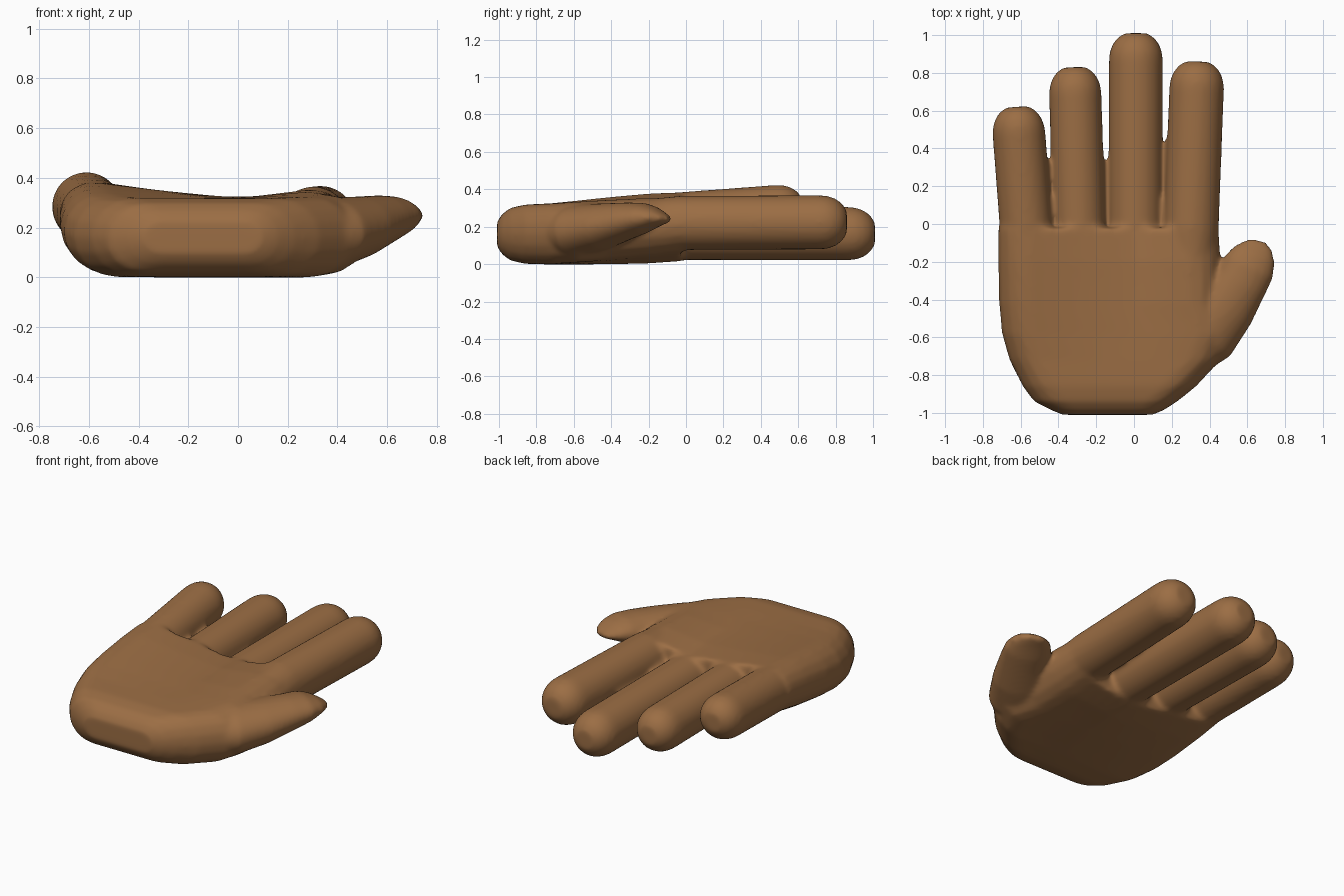
import bpy, bmesh, math
from mathutils import Vector

if "Cube" in bpy.data.objects:
    bpy.data.objects.remove(bpy.data.objects["Cube"])

SEG = 32
skin = bpy.data.materials.new("skin_brown")
skin.diffuse_color = (0.33, 0.155, 0.058, 1)
skin.use_nodes = True
skin.node_tree.nodes["Principled BSDF"].inputs["Base Color"].default_value = skin.diffuse_color


def loft(bm, rings):
    """Skin a list of closed point rings and cap both ends."""
    rows = [[bm.verts.new(p) for p in ring] for ring in rings]
    for a, b in zip(rows, rows[1:]):
        for i in range(len(a)):
            j = (i + 1) % len(a)
            bm.faces.new((a[i], a[j], b[j], b[i]))
    bm.faces.new(rows[0][::-1])
    bm.faces.new(rows[-1])


def limb_rings(stations):
    """Elliptical rings; station = centre, flat heading, half width, half height."""
    rings = []
    for c, heading, w, h in stations:
        side = Vector((math.cos(heading), -math.sin(heading), 0))
        rings.append([Vector(c) + side * (w * math.cos(t)) + Vector((0, 0, h * math.sin(t)))
                      for t in (2 * math.pi * i / SEG for i in range(SEG))])
    return rings


def lerp(table, v):
    for (a, p), (b, q) in zip(table, table[1:]):
        if v <= b:
            return p + (q - p) * max(0, (v - a) / (b - a))
    return table[-1][1]


# Palm: rounded slab, cupped upward towards the finger roots
CUP = [(-0.72, 0.10), (-0.575, 0.085), (-0.29, 0.04), (0.0, 0.0), (0.3, 0.05), (0.45, 0.055)]


def palm_ring(y, xl, xr, h):
    pts = []
    r = min(h * 1.15, 0.17)
    cup = max(0, min(1, (y + 0.75) / 0.75))

    def add(x, z):
        pts.append(Vector((x, y, 0.16 + z + cup * lerp(CUP, x))))
    for i in range(9):
        t = -math.pi / 2 + math.pi * i / 8
        add(xr - r + r * math.cos(t), h * math.sin(t))
    for i in range(1, 12):
        add(xr - r + (xl - xr + 2 * r) * i / 12, h)
    for i in range(9):
        t = math.pi / 2 + math.pi * i / 8
        add(xl + r + r * math.cos(t), h * math.sin(t))
    for i in range(1, 12):
        add(xl + r + (xr - xl - 2 * r) * i / 12, -h)
    return pts


bm = bmesh.new()
loft(bm, [palm_ring(*s) for s in [
    (-1.01, -0.38, 0.10, 0.065), (-0.985, -0.44, 0.16, 0.105), (-0.94, -0.53, 0.23, 0.14),
    (-0.86, -0.59, 0.33, 0.158), (-0.72, -0.66, 0.46, 0.162), (-0.58, -0.70, 0.52, 0.162),
    (-0.42, -0.715, 0.47, 0.162), (-0.2, -0.72, 0.46, 0.158), (-0.02, -0.72, 0.448, 0.145)]])

# Fingers: root centre, tip centre (tip at its very end), radius
for root, tip, r in [
        ((-0.57, 0.245), (-0.62, 0.62, 0.294), 0.14),
        ((-0.29, 0.20), (-0.315, 0.83, 0.21), 0.139),
        ((0.01, 0.165), (0.01, 1.01, 0.163), 0.143),
        ((0.303, 0.22), (0.337, 0.86, 0.224), 0.145)]:
    a, b = Vector((root[0], -0.03, root[1])), Vector(tip)
    back = Vector((a.x, -0.3, 0.16 + 0.7 * (a.z - 0.16)))
    d = (b - a).normalized()
    head = math.atan2(d.x, d.y)
    st = [(back, 0, r * 0.9, r * 0.95), (a, head, r, r)]
    st += [(b - d * k, head, r * s, r * s) for k, s in
           ((0.14, 1), (0.10, 0.97), (0.06, 0.87), (0.025, 0.69), (0.0, 0.42))]
    loft(bm, limb_rings(st))

# Thumb: broad from above, thinning to a wedge at the tip
loft(bm, limb_rings([
    ((0.22, -0.70, 0.16), 0.75, 0.16, 0.14),
    ((0.36, -0.575, 0.175), 0.70, 0.195, 0.145),
    ((0.475, -0.44, 0.20), 0.60, 0.17, 0.125),
    ((0.565, -0.31, 0.23), 0.52, 0.145, 0.10),
    ((0.61, -0.225, 0.245), 0.45, 0.14, 0.082),
    ((0.635, -0.16, 0.25), 0.35, 0.118, 0.055),
    ((0.65, -0.115, 0.245), 0.25, 0.085, 0.03),
    ((0.655, -0.085, 0.24), 0.2, 0.045, 0.015)]))

bmesh.ops.recalc_face_normals(bm, faces=bm.faces)
mesh = bpy.data.meshes.new("hand")
bm.to_mesh(mesh)
bm.free()
hand = bpy.data.objects.new("hand", mesh)
bpy.context.collection.objects.link(hand)

# Fuse all parts into one skin and soften the joins
fuse = hand.modifiers.new("fuse", 'REMESH')
fuse.mode = 'VOXEL'
fuse.voxel_size = 0.014
fuse.use_smooth_shade = True
soft = hand.modifiers.new("soften", 'SMOOTH')
soft.factor = 0.5
soft.iterations = 10
mesh.materials.append(skin)
for p in mesh.polygons:
    p.use_smooth = True
